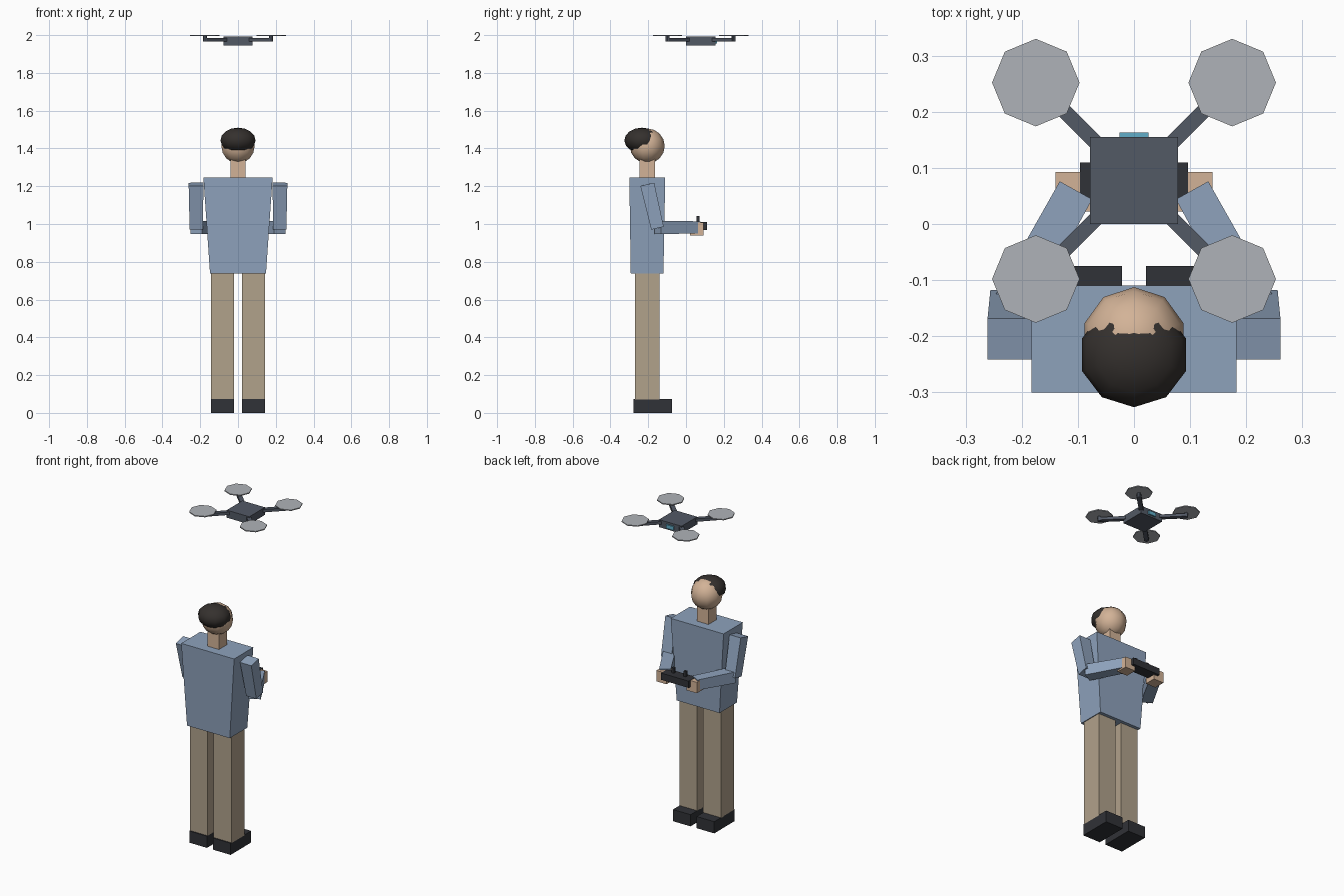
import bpy, bmesh
from math import radians
from mathutils import Vector, Matrix

if "Cube" in bpy.data.objects:
    bpy.data.objects.remove(bpy.data.objects["Cube"])


def mat(name, r, g, b):
    m = bpy.data.materials.new(name)
    m.diffuse_color = (r, g, b, 1)
    m.use_nodes = True
    m.node_tree.nodes["Principled BSDF"].inputs["Base Color"].default_value = m.diffuse_color
    return m


SHIRT = mat("shirt_blue", .27, .36, .50)
TROUSER = mat("trouser_tan", .44, .36, .26)
SKIN = mat("skin", .65, .45, .31)
HAIR = mat("hair_dark", .035, .03, .027)
DARK = mat("dark_plastic", .03, .032, .038)
BODY = mat("drone_grey", .085, .10, .13)
ROTOR = mat("rotor_grey", .43, .45, .48)
LENS = mat("lens_cyan", .12, .42, .58)


def add(name, bm, material):
    bmesh.ops.recalc_face_normals(bm, faces=bm.faces)
    me = bpy.data.meshes.new(name)
    bm.to_mesh(me)
    bm.free()
    me.materials.append(material)
    ob = bpy.data.objects.new(name, me)
    bpy.context.collection.objects.link(ob)
    return ob


def box(name, x, y, z, material):
    bm = bmesh.new()
    lo, hi = Vector((x[0], y[0], z[0])), Vector((x[1], y[1], z[1]))
    size = hi - lo
    bmesh.ops.create_cube(bm, size=1, matrix=Matrix.Translation((lo + hi) / 2)
                          @ Matrix.Diagonal((*size, 1)))
    return add(name, bm, material)


def limb(name, a, b, side, size_a, size_b, material):
    """Tapered bar from a to b; side is the width direction."""
    a, b = Vector(a), Vector(b)
    d = (b - a).normalized()
    u = Vector(side)
    u = (u - d * u.dot(d)).normalized()
    v = d.cross(u)
    bm = bmesh.new()
    rings = []
    for p, (w, t) in ((a, size_a), (b, size_b)):
        rings.append([bm.verts.new(p + u * sx * w / 2 + v * sy * t / 2)
                      for sx, sy in ((-1, -1), (1, -1), (1, 1), (-1, 1))])
    for r in rings:
        bm.faces.new(r)
    for i in range(4):
        j = (i + 1) % 4
        bm.faces.new((rings[0][i], rings[0][j], rings[1][j], rings[1][i]))
    return add(name, bm, material)


def ball(name, centre, radii, material):
    bm = bmesh.new()
    bmesh.ops.create_uvsphere(bm, u_segments=10, v_segments=8, radius=1)
    # put a vertex column on the y axis
    if max(v.co.y for v in bm.verts) < .99:
        bm.transform(Matrix.Rotation(radians(90), 4, 'Z'))
    bm.transform(Matrix.Translation(centre) @ Matrix.Diagonal((*radii, 1)))
    for f in bm.faces:
        f.smooth = True
    return add(name, bm, material)


def disc(name, centre, radius, depth, material):
    bm = bmesh.new()
    bmesh.ops.create_cone(bm, cap_ends=True, segments=8, radius1=radius,
                          radius2=radius, depth=depth,
                          matrix=Matrix.Translation(centre))
    return add(name, bm, material)


# torso, neck, head and hair
torso = box("torso", (-.183, .183), (-.30, -.11), (.737, 1.245), SHIRT)
for v in torso.data.vertices:
    if v.co.z < 1:
        v.co.x *= .148 / .183
        v.co.y = -.206 + (v.co.y + .205) * .91
box("neck", (-.04, .04), (-.245, -.165), (1.24, 1.35), SKIN)
ball("head", (0, -.205, 1.413), (.0925, .0925, .0925), SKIN)
ball("hair", (0, -.233, 1.443), (.0975, .0935, .067), HAIR)

# legs, shoes, arms, hands and control sticks on both sides
for s, side in ((-1, "left"), (1, "right")):
    xs = sorted((s * .021, s * .143))
    box(side + "_leg", xs, (-.27, -.14), (.07, .74), TROUSER)
    box(side + "_shoe", xs, (-.277, -.075), (0, .073), DARK)
    limb(side + "_upper_arm", (s * .222, -.205, 1.21), (s * .221, -.151, .978),
         (1, 0, 0), (.078, .075), (.07, .068), SHIRT)
    limb(side + "_forearm", (s * .22, -.15, .982), (s * .1035, .06, .982),
         (1, 0, 0), (.07, .07), (.066, .064), SHIRT)
    box(side + "_hand", sorted((s * .07, s * .14)), (.022, .093), (.94, 1.008), SKIN)
    box(side + "_control_stick", sorted((s * .033, s * .049)), (.056, .072), (1.0, 1.043), DARK)

# hand-held controller
box("controller", (-.096, .096), (.04, .11), (.968, 1.01), DARK)

# drone body and lens
box("drone_body", (-.078, .078), (0, .155), (1.945, 1.992), BODY)
box("drone_lens", (-.026, .026), (.15, .163), (1.955, 1.978), LENS)

# drone arms, motors and rotors
for sx in (-1, 1):
    for sy in (-1, 1):
        x, y = sx * .175, .077 + sy * .175
        limb("drone_arm", (sx * .03, .077 + sy * .03, 1.976), (x, y, 1.976),
             (sx, -sy, 0), (.026, .018), (.026, .018), BODY)
        disc("drone_motor", (x, y, 1.981), .01, .03, BODY)
        disc("drone_rotor", (x, y, 1.997), .078, .006, ROTOR)
